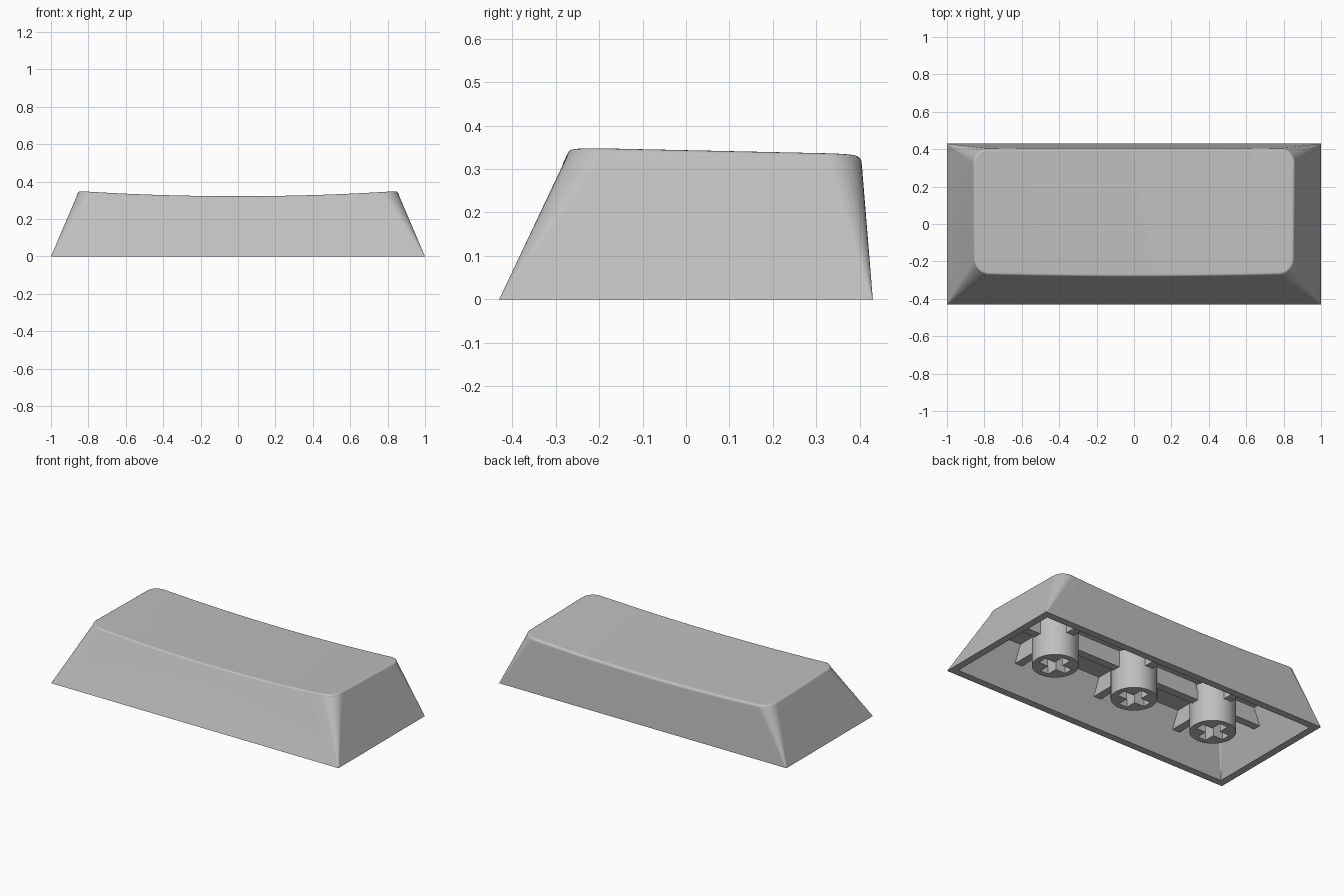
import bpy, bmesh
from math import sin, cos, pi, radians

cube = bpy.data.objects.get("Cube")
if cube:
    bpy.data.objects.remove(cube, do_unlink=True)

grey = bpy.data.materials.new("light grey plastic")
grey.use_nodes = True
COLOUR = (0.52, 0.52, 0.52, 1)
grey.diffuse_color = COLOUR
grey.node_tree.nodes["Principled BSDF"].inputs["Base Color"].default_value = COLOUR

HEIGHT = 0.348     # top of the raised ends
WALL = 0.045       # wall thickness
CEILING = 0.25     # underside of the roof
ARC, SPAN = 8, 24  # corner and long side divisions


def finish(name, bm):
    bmesh.ops.recalc_face_normals(bm, faces=bm.faces)
    mesh = bpy.data.meshes.new(name)
    bm.to_mesh(mesh)
    bm.free()
    mesh.materials.append(grey)
    ob = bpy.data.objects.new(name, mesh)
    bpy.context.collection.objects.link(ob)
    bpy.ops.object.select_all(action='DESELECT')
    ob.select_set(True)
    bpy.context.view_layer.objects.active = ob
    bpy.ops.object.shade_smooth_by_angle(angle=radians(30))
    normals = ob.modifiers.new("even shading", 'WEIGHTED_NORMAL')
    normals.keep_sharp = True
    return ob


def outline(u, inset=0.0):
    """Rounded rectangle of the cap at relative height u, front then back."""
    hx = 1 - 0.142 * u - inset
    front, back = -0.43 + 0.157 * u + inset, 0.43 - 0.027 * u - inset
    r = max(0.003 + 0.08 * u - inset, 0.003)
    arc = [(cos(a), sin(a)) for a in (pi / 2 * i / ARC for i in range(ARC + 1))]
    xs = [(-(hx - r) - r * c, r - r * s) for c, s in arc]
    xs += [((hx - r) * (2 * i / SPAN - 1), 0) for i in range(1, SPAN)]
    xs += [(-x, d) for x, d in reversed(xs[:ARC + 1])]
    return [(x, front + d) for x, d in xs] + [(x, back - d) for x, d in reversed(xs)]


def dish(x, y):
    """Top surface: scooped along x and tilted gently to the back."""
    return 0.322 + 0.028 * (x / 0.86) ** 2 - 0.022 * (y + 0.25)


def rim_row(inset, drop):
    row = []
    for (x0, y0), (x1, y1) in zip(outline(0, inset), outline(1, inset)):
        z = dish(x1, y1)
        k = z / HEIGHT
        row.append((x0 + (x1 - x0) * k, y0 + (y1 - y0) * k, z - drop))
    return row


def flat_row(z, inset):
    return [(x, y, z) for x, y in outline(z / HEIGHT, inset)]


# Hollow cap: ceiling, inner wall, bottom rim, outer wall, rounded edge, dished top
rows = [flat_row(CEILING, WALL), flat_row(0, WALL), flat_row(0, 0)]
FILLET = 0.016
for i in range(5):
    a = pi / 2 * i / 4
    rows.append(rim_row(FILLET * (1 - cos(a)), FILLET * (1 - sin(a))))
bm = bmesh.new()
rings = [[bm.verts.new(p) for p in row] for row in rows]
count = len(rings[0])
for low, high in zip(rings, rings[1:]):
    for i in range(count):
        j = (i + 1) % count
        bm.faces.new((low[i], low[j], high[j], high[i]))
for ring in (rings[0], rings[-1]):
    for i in range(count // 2 - 1):
        bm.faces.new((ring[i], ring[i + 1], ring[count - 2 - i], ring[count - 1 - i]))
finish("cap_shell", bm)


def loop(bm, points, z):
    verts = [bm.verts.new((x, y, z)) for x, y in points]
    edges = [bm.edges.new((v, verts[i - 1])) for i, v in enumerate(verts)]
    return verts, edges


def skirt(bm, verts, points, z):
    top = [bm.verts.new((x, y, z)) for x, y in points]
    for i in range(len(verts)):
        bm.faces.new((verts[i - 1], verts[i], top[i], top[i - 1]))
    bm.faces.new(top)


# Round stems with a cross-shaped socket
def stem(name, cx):
    radius, arm, half = 0.13, 0.095, 0.028
    circle = [(cx + radius * cos(2 * pi * i / 48), radius * sin(2 * pi * i / 48))
              for i in range(48)]
    cross = []
    for q in range(4):
        c, s = round(cos(q * pi / 2)), round(sin(q * pi / 2))
        for x, y in ((arm, -half), (arm, half), (half, half)):
            cross.append((cx + x * c - y * s, x * s + y * c))
    bm = bmesh.new()
    outer, outer_edges = loop(bm, circle, 0)
    inner, inner_edges = loop(bm, cross, 0)
    bmesh.ops.triangle_fill(bm, edges=outer_edges + inner_edges, use_beauty=True)
    skirt(bm, outer, circle, CEILING + 0.02)
    skirt(bm, inner, cross, 0.2)
    finish(name, bm)


# Ribs from a stem to a wall or to the next stem, hung from the ceiling
def rib(name, start, end, along_x, offset=0.0):
    low, high, half = 0.148, CEILING + 0.01, 0.025
    bm = bmesh.new()
    bmesh.ops.create_cube(bm, size=1)
    for v in bm.verts:
        reach = end if v.co.x > 0 else start
        # outer ends lean inward with the sloping walls
        if abs(reach) > 0.3 and v.co.z > 0:
            reach -= 0.04 * (1 if reach > 0 else -1)
        side = offset + half * (1 if v.co.y > 0 else -1)
        z = high if v.co.z > 0 else low
        v.co = (reach, side, z) if along_x else (side, reach, z)
    finish(name, bm)


PITCH = 0.573
for label, cx in (("right", -PITCH), ("middle", 0), ("left", PITCH)):
    stem(label + "_stem", cx)
    rib(label + "_front_rib", -0.33, -0.11, False, cx)
    rib(label + "_back_rib", 0.11, 0.385, False, cx)
for label, s in (("left", 1), ("right", -1)):
    rib(label + "_end_rib", s * (PITCH + 0.11), s * 0.905, True)
    rib(label + "_link_rib", s * 0.11, s * (PITCH - 0.11), True)
